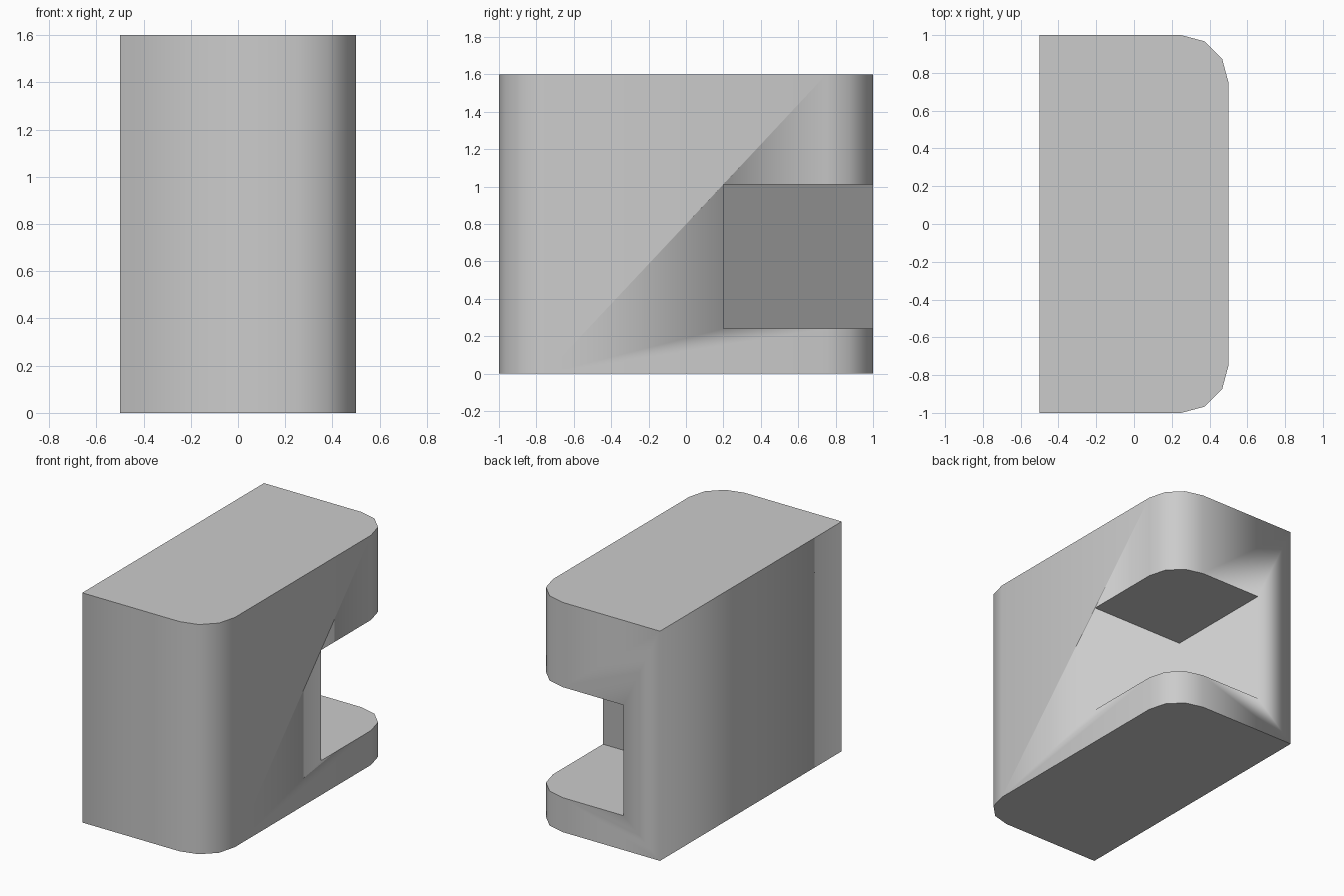
import bpy
import bmesh
import math

cube = bpy.data.objects.get("Cube")
if cube:
    bpy.data.objects.remove(cube, do_unlink=True)

HEIGHT, RADIUS, STEPS = 1.6, 0.25, 3

grey = bpy.data.materials.new("plain grey")
grey.use_nodes = True
colour = (0.6, 0.6, 0.6, 1.0)
grey.diffuse_color = colour
grey.node_tree.nodes["Principled BSDF"].inputs["Base Color"].default_value = colour


def prism(name, outline, bottom, top):
    """Extrude a flat outline upwards into a closed solid."""
    bm = bmesh.new()
    base = bm.faces.new([bm.verts.new((x, y, bottom)) for x, y in outline])
    moved = bmesh.ops.extrude_face_region(bm, geom=[base], use_keep_orig=True)
    verts = [v for v in moved["geom"] if isinstance(v, bmesh.types.BMVert)]
    bmesh.ops.translate(bm, verts=verts, vec=(0, 0, top - bottom))
    bmesh.ops.recalc_face_normals(bm, faces=bm.faces)
    mesh = bpy.data.meshes.new(name)
    bm.to_mesh(mesh)
    bm.free()
    mesh.materials.append(grey)
    obj = bpy.data.objects.new(name, mesh)
    bpy.context.collection.objects.link(obj)
    return obj


# Block outline: square corners on one side, rounded on the other
arc = [(0.5 - RADIUS + RADIUS * math.cos(a), 1 - RADIUS + RADIUS * math.sin(a))
       for a in (i * math.pi / 2 / STEPS for i in range(STEPS + 1))]
outline = [(-0.5, -1)] + [(x, -y) for x, y in reversed(arc)] + arc + [(-0.5, 1)]
block = prism("notched_block", outline, 0, HEIGHT)

# Notch through the rounded back corner
cutter = prism("notch_cutter", [(-0.22, 0.2), (1, 0.2), (1, 1.5), (-0.22, 1.5)], 0.24, 1.01)
cutter.hide_render = True
cut = block.modifiers.new("notch", "BOOLEAN")
cut.operation = "DIFFERENCE"
cut.solver = "EXACT"
cut.object = cutter
bpy.context.view_layer.objects.active = block
bpy.ops.object.modifier_apply(modifier=cut.name)
bpy.data.objects.remove(cutter, do_unlink=True)

# Walls blend smoothly into each other; horizontal rims stay sharp
mesh = block.data
for face in mesh.polygons:
    face.use_smooth = True
for edge in mesh.edges:
    a, b = (mesh.vertices[i].co for i in edge.vertices)
    edge.use_edge_sharp = abs(a.z - b.z) < 0.001
